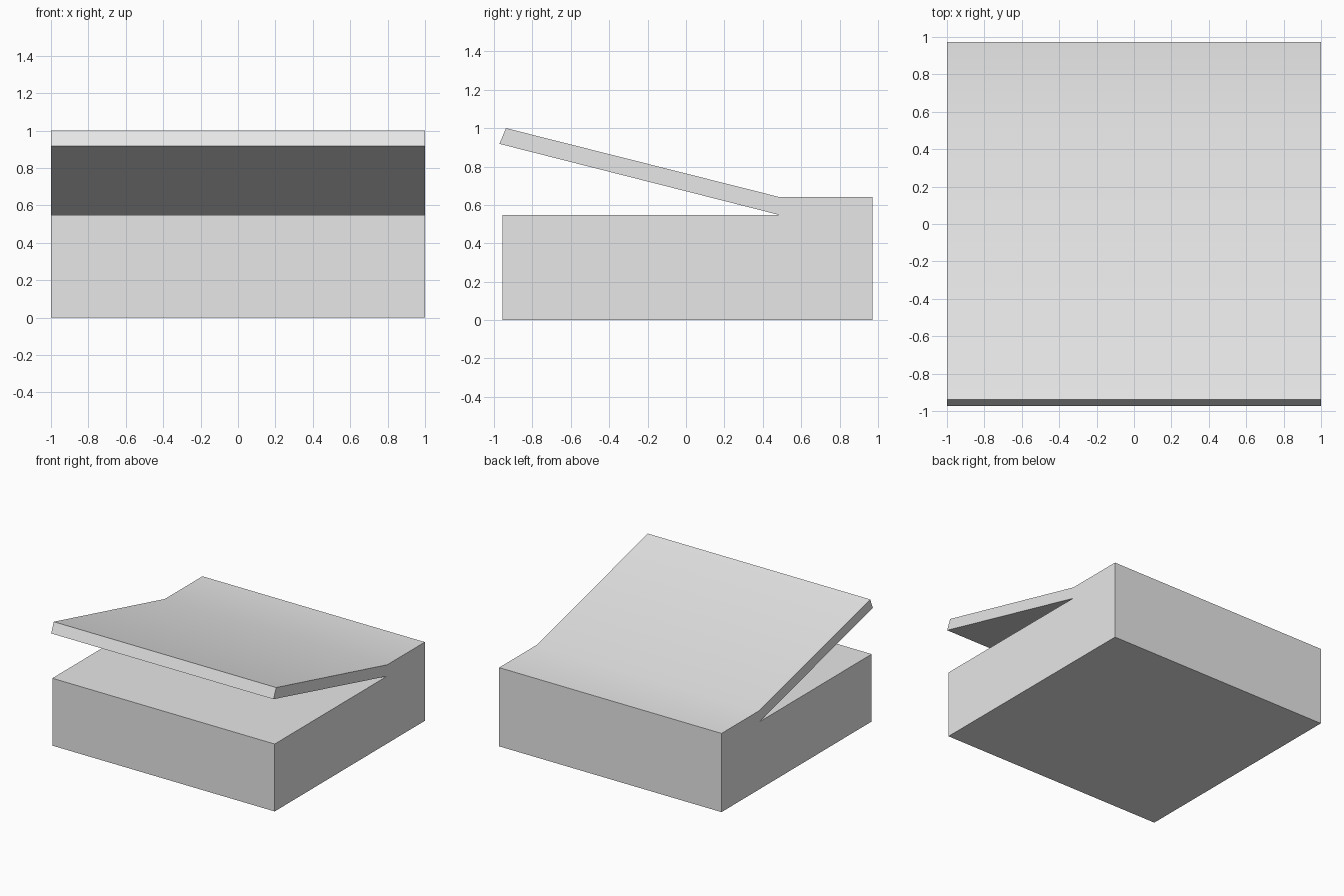
import bpy
import bmesh

cube = bpy.data.objects.get("Cube")
if cube:
    bpy.data.objects.remove(cube, do_unlink=True)

# Plain grey material
GREY = (0.8, 0.8, 0.8, 1)
grey = bpy.data.materials.new("light_grey")
grey.use_nodes = True
grey.diffuse_color = GREY
grey.node_tree.nodes["Principled BSDF"].inputs["Base Color"].default_value = GREY


def extrude_profile(name, profile, half_width, material):
    """Sweep a closed (y, z) side profile across the full width in x."""
    bm = bmesh.new()
    side = bm.faces.new([bm.verts.new((-half_width, y, z)) for y, z in profile])
    swept = bmesh.ops.extrude_face_region(bm, geom=[side], use_keep_orig=True)
    verts = [v for v in swept["geom"] if isinstance(v, bmesh.types.BMVert)]
    bmesh.ops.translate(bm, verts=verts, vec=(2 * half_width, 0, 0))
    bmesh.ops.recalc_face_normals(bm, faces=bm.faces)
    mesh = bpy.data.meshes.new(name)
    bm.to_mesh(mesh)
    bm.free()
    mesh.materials.append(material)
    obj = bpy.data.objects.new(name, mesh)
    bpy.context.collection.objects.link(obj)
    return obj


# Block with a raised flap hinged along its back, one continuous solid
profile = [
    (-0.957, 0), (0.972, 0),           # underside
    (0.972, 0.64), (0.49, 0.64),       # back wall and rear ledge
    (-0.938, 1.0), (-0.972, 0.918),    # flap top and lip
    (0.485, 0.548), (-0.957, 0.548),   # notch and block top
]
block = extrude_profile("block_with_flap", profile, 1.0, grey)

# Smooth only the shallow bend between flap and ledge
bpy.ops.object.select_all(action="DESELECT")
block.select_set(True)
bpy.context.view_layer.objects.active = block
bpy.ops.object.shade_smooth_by_angle()
